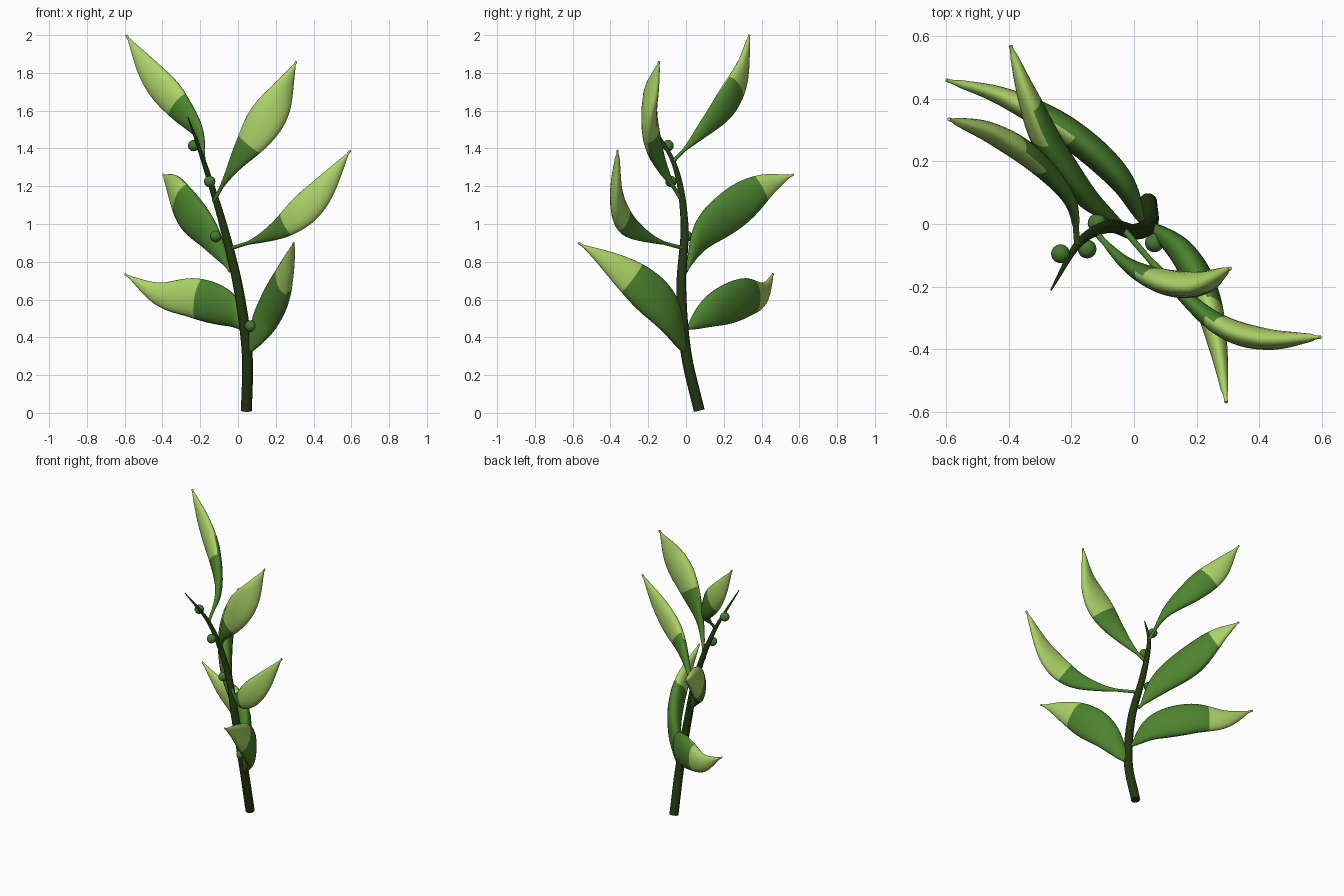
import bpy, bmesh, math
from mathutils import Vector

if "Cube" in bpy.data.objects:
    bpy.data.objects.remove(bpy.data.objects["Cube"])


def material(name, *rgb):
    m = bpy.data.materials.new(name)
    m.diffuse_color = (*rgb, 1)
    m.use_nodes = True
    m.node_tree.nodes["Principled BSDF"].inputs["Base Color"].default_value = m.diffuse_color
    return m


STEM = material("dark stem green", 0.018, 0.038, 0.005)
LEAF = material("leaf green", 0.074, 0.23, 0.028)
TIP = material("light tip green", 0.42, 0.66, 0.14)
BERRY = material("bud green", 0.06, 0.19, 0.03)


def spline(pts, t):
    """Catmull-Rom point at t in 0..1 along evenly spaced points."""
    f = t * (len(pts) - 1)
    i = min(int(f), len(pts) - 2)
    u = f - i
    b, c = pts[i], pts[i + 1]
    a = pts[i - 1] if i else b * 2 - c
    d = pts[i + 2] if i + 2 < len(pts) else c * 2 - b
    return (b * 2 + (c - a) * u + (a * 2 - b * 5 + c * 4 - d) * u * u
            + (b * 3 - a - c * 3 + d) * u ** 3) / 2


def finish(bm, name, mats):
    me = bpy.data.meshes.new(name)
    bm.to_mesh(me)
    bm.free()
    for m in mats:
        me.materials.append(m)
    ob = bpy.data.objects.new(name, me)
    bpy.context.collection.objects.link(ob)
    bpy.context.view_layer.objects.active = ob
    ob.select_set(True)
    bpy.ops.object.shade_smooth_by_angle(angle=math.radians(50))
    ob.select_set(False)


def sweep(name, path, half_width, thickness, ref, mats, cuts=(2, 2), rings=48, sides=20):
    """Sweep an oval along a path; cuts = where the tip colour starts on each side."""
    pts = [Vector(p) for p in path]
    bm = bmesh.new()
    loops = []
    for k in range(rings + 1):
        t = k / rings
        p = spline(pts, t)
        tan = (spline(pts, min(1, t + .01)) - spline(pts, max(0, t - .01))).normalized()
        n = tan.cross(Vector(ref)).normalized()
        s = n.cross(tan)
        w = half_width(t)
        h = thickness(w)
        angles = [2 * math.pi * j / sides for j in range(sides)]
        loops.append([bm.verts.new(p + s * w * math.cos(a) + n * h * math.sin(a))
                      for a in angles])
    for k in range(rings):
        for j in range(sides):
            q = (j + 1) % sides
            f = bm.faces.new((loops[k][j], loops[k][q], loops[k + 1][q], loops[k + 1][j]))
            f.material_index = int((k + .5) / rings > cuts[j >= sides // 2])
    bm.faces.new(loops[0])
    bm.faces.new(loops[-1]).material_index = len(mats) - 1
    bmesh.ops.recalc_face_normals(bm, faces=bm.faces)
    finish(bm, name, mats)


def leaf(name, width, peak, cuts, *path):
    """Lens-section blade, widest at 'peak' along its length."""
    def half_width(t):
        bulge = math.sin(math.pi * t ** (math.log(.5) / math.log(peak)))
        return max(.5 * width * max(bulge, 0) ** 1.15, .006 + .004 * (1 - t))
    sweep(name, path, half_width, lambda w: min(w, .008 + .36 * w), (0, 0, 1), [LEAF, TIP], cuts)


# Tapering curved stem
sweep("stem", [(.045, .07, .012), (.048, 0, .32), (0, -.025, .67),
               (-.08, -.008, 1), (-.175, -.06, 1.31), (-.265, -.21, 1.565)],
      lambda t: .003 + .026 * (1 - t ** 2.2), lambda w: w, (0, 1, 0), [STEM])

# Leaves, from the bottom up
leaf("lower_right_leaf", .22, .4, (.56, .58), (.05, 0, .31), (.16, -.1, .525),
     (.23, -.235, .67), (.27, -.4, .795), (.295, -.57, .9))
leaf("lower_left_leaf", .22, .43, (.63, .47), (.03, 0, .44), (-.05, .15, .545),
     (-.22, .3, .605), (-.415, .405, .63), (-.6, .46, .735))
leaf("middle_left_leaf", .22, .48, (.72, .58), (-.04, 0, .75), (-.155, .09, .94),
     (-.27, .25, 1.08), (-.34, .41, 1.195), (-.395, .57, 1.262))
leaf("middle_right_leaf", .165, .64, (.47, .55), (-.04, -.01, .87), (.12, -.19, .925),
     (.27, -.32, 1.01), (.42, -.368, 1.15), (.595, -.362, 1.39))
leaf("upper_right_leaf", .195, .6, (.42, .5), (-.13, -.02, 1.12), (-.02, -.13, 1.31),
     (.1, -.185, 1.48), (.21, -.19, 1.655), (.308, -.142, 1.86))
leaf("upper_left_leaf", .17, .6, (.65, .5), (-.18, -.07, 1.33), (-.205, .075, 1.48),
     (-.32, .205, 1.63), (-.455, .29, 1.79), (-.592, .335, 2))

# Round buds beside the stem
for i, p in enumerate([(.065, -.06, .46), (-.118, .003, .935),
                       (-.15, -.08, 1.225), (-.235, -.095, 1.415)]):
    bm = bmesh.new()
    bmesh.ops.create_uvsphere(bm, u_segments=24, v_segments=14, radius=.03)
    bmesh.ops.translate(bm, verts=bm.verts, vec=p)
    finish(bm, f"bud_{i + 1}", [BERRY])
